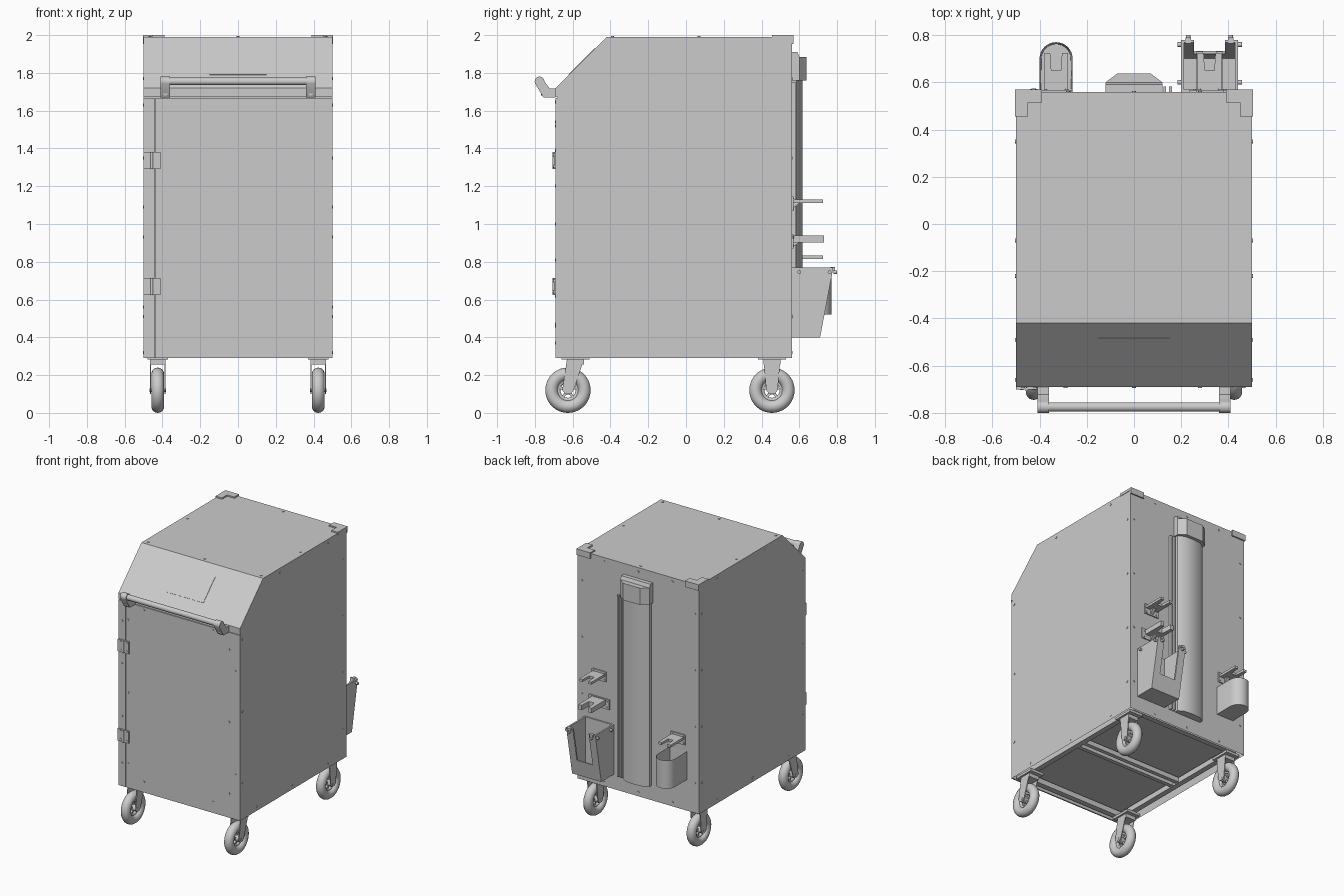
import bpy, bmesh, math
from mathutils import Vector, Matrix

cube = bpy.data.objects.get("Cube")
if cube:
    bpy.data.objects.remove(cube, do_unlink=True)

grey = bpy.data.materials.new("light_grey")
grey.use_nodes = True
grey.diffuse_color = (0.6, 0.6, 0.6, 1)
grey.node_tree.nodes["Principled BSDF"].inputs["Base Color"].default_value = (0.6, 0.6, 0.6, 1)

TURN = {"X": Matrix.Rotation(math.pi / 2, 4, "Y"),
        "Y": Matrix.Rotation(math.pi / 2, 4, "X"), "Z": Matrix()}


def finish(name, bm, smooth=False):
    bmesh.ops.recalc_face_normals(bm, faces=bm.faces)
    mesh = bpy.data.meshes.new(name)
    bm.to_mesh(mesh)
    bm.free()
    mesh.materials.append(grey)
    obj = bpy.data.objects.new(name, mesh)
    bpy.context.collection.objects.link(obj)
    if smooth:
        bpy.ops.object.select_all(action="DESELECT")
        obj.select_set(True)
        bpy.context.view_layer.objects.active = obj
        bpy.ops.object.shade_smooth_by_angle(angle=math.radians(35))
    return obj


def prism(name, pts, axis, a, b, smooth=False, hollow=None):
    """Extrude an outline along an axis; hollow = (face direction, wall, depth)."""
    bm = bmesh.new()
    place = {"X": lambda p, d: (d, p[0], p[1]),
             "Y": lambda p, d: (p[0], d, p[1]),
             "Z": lambda p, d: (p[0], p[1], d)}[axis]
    ends = [[bm.verts.new(place(p, d)) for p in pts] for d in (a, b)]
    for loop in ends:
        bm.faces.new(loop)
    for i in range(len(pts)):
        j = (i + 1) % len(pts)
        bm.faces.new((ends[0][i], ends[0][j], ends[1][j], ends[1][i]))
    bmesh.ops.recalc_face_normals(bm, faces=bm.faces)
    if hollow:
        way, wall, depth = Vector(hollow[0]), hollow[1], hollow[2]
        face = max(bm.faces, key=lambda f: f.normal.dot(way))
        bmesh.ops.inset_region(bm, faces=[face], thickness=wall)
        bmesh.ops.translate(bm, verts=face.verts, vec=-way * depth)
    return finish(name, bm, smooth)


def box(name, x, y, z):
    return prism(name, [(x[0], y[0]), (x[1], y[0]), (x[1], y[1]), (x[0], y[1])], "Z", *z)


def discs(name, points, axis, r=0.008, depth=0.008, segs=12):
    """One or more short cylinders sharing an axis."""
    bm = bmesh.new()
    for p in points:
        bmesh.ops.create_cone(bm, cap_ends=True, segments=segs, radius1=r, radius2=r,
                              depth=depth, matrix=Matrix.Translation(p) @ TURN[axis])
    return finish(name, bm, True)


def torus(name, loc, major, minor):
    bpy.ops.mesh.primitive_torus_add(location=loc, rotation=(0, math.pi / 2, 0), major_radius=major,
                                     minor_radius=minor, major_segments=40, minor_segments=14)
    obj = bpy.context.object
    obj.name = name
    obj.data.materials.append(grey)
    bpy.ops.object.shade_smooth()


# Cabinet with sloped top front and open underside
prism("cabinet", [(-0.68, 0.29), (0.56, 0.29), (0.56, 1.99), (-0.42, 1.99), (-0.69, 1.72),
                  (-0.69, 1.672), (-0.68, 1.672)], "X", -0.5, 0.5, hollow=((0, 0, -1), 0.015, 0.06))
box("front_door", (-0.437, 0.5), (-0.69, -0.68), (0.29, 1.668))
box("hinge_strip", (-0.5, -0.443), (-0.69, -0.68), (0.29, 1.668))

# Underside frame
for s in (-1, 1):
    box("frame_side_rail", sorted((s * 0.41, s * 0.45)), (-0.64, 0.52), (0.30, 0.34))
    box("frame_end_rail", (-0.45, 0.45), sorted((-0.065 + s * 0.56, -0.065 + s * 0.6)), (0.30, 0.34))
    box("frame_cross_rail", (-0.41, 0.41), sorted((-0.065 + s * 0.015, -0.065 + s * 0.045)), (0.305, 0.34))

# Sloped display panel
t = 0.002
slope = [(-0.62, 1.79), (-0.48, 1.93)]
prism("display_panel", slope + [(y - t, z + t) for y, z in reversed(slope)], "X", -0.15, 0.15)

# Hinges
for z in (0.67, 1.335):
    for x in ((-0.5, -0.459), (-0.453, -0.41)):
        box("hinge_leaf", x, (-0.70, -0.69), (z - 0.045, z + 0.045))
    discs("hinge_pin", [(-0.456, -0.70, z)], "Z", 0.007, 0.09)
    discs("hinge_screws", [(x, -0.70, z + d) for x in (-0.475, -0.425) for d in (-0.03, 0.03)], "Y", 0.008, 0.006)

# Push handle
discs("handle_bar", [(0, -0.775, 1.755)], "X", 0.02, 0.78, 24)
arm = [(-0.69, 1.67), (-0.755, 1.67), (-0.80, 1.745)]
arm += [(-0.775 + 0.026 * math.cos(a), 1.755 + 0.026 * math.sin(a))
        for a in (math.radians(d) for d in range(180, -1, -30))]
arm += [(-0.722, 1.718), (-0.69, 1.718)]
for x in (-0.385, 0.385):
    prism("handle_bracket", arm, "X", x - 0.024, x + 0.024, True)
    discs("handle_bolt", [(x, -0.757, 1.695)], "Y", 0.015, 0.02)

# Panel screws
discs("front_screws", [(x, -0.69, z) for x, z in (
    (-0.29, 1.645), (0.28, 1.645), (0.41, 1.54), (0.465, 1.39), (0.41, 1), (0.465, 0.62), (0.41, 0.47),
    (0.28, 0.37), (-0.29, 0.37), (-0.42, 0.47), (-0.42, 1), (-0.42, 1.54), (-0.47, 1.52), (-0.47, 1.2),
    (-0.47, 0.81), (-0.47, 0.46), (0, 1.695))], "Y")
side = [(-0.66, z) for z in (0.56, 1.09, 1.63)] + [(y, 0.32) for y in (-0.49, -0.07, 0.35)]
side += [(0.525, z) for z in (0.51, 0.93, 1.35, 1.77)] + [(0.35, 1.96), (-0.22, 1.96)]
discs("side_screws", [(s * 0.5, y, z) for s in (-1, 1) for y, z in side], "X", depth=0.006)
discs("top_screws", [(x, y, 1.99) for x in (-0.465, 0.465) for y in (0.07, -0.39)]
      + [(0, -0.39, 1.99), (0, 0.53, 1.99)], "Z")
discs("back_screws", [(s * 0.465, 0.56, z) for s in (-1, 1) for z in (0.51, 0.93, 1.35, 1.77)]
      + [(x, 0.56, z) for x in (-0.28, 0, 0.28) for z in (0.32, 1.96)], "Y")

# Corner brackets on the rear top corners
for s in (-1, 1):
    plan = [(0.503, 0.57), (0.39, 0.57), (0.39, 0.515), (0.45, 0.515), (0.45, 0.455), (0.503, 0.455)]
    prism("corner_bracket", [(s * x, y) for x, y in plan], "Z", 1.985, 2.0)
    box("corner_back_flange", sorted((s * 0.39, s * 0.503)), (0.56, 0.57), (1.955, 1.99))
    box("corner_side_flange", sorted((s * 0.499, s * 0.503)), (0.455, 0.57), (1.98, 1.99))
    discs("corner_bolt", [(s * 0.47, 0.53, 1.993)], "Z", 0.016, 0.013)

# Casters: the front pair trails backwards, the rear pair is upright
for y, lean in ((-0.625, 0.04), (0.455, 0)):
    for s in (-1, 1):
        x = s * 0.425
        c = (x, y, 0.12)
        torus("tyre", c, 0.086, 0.034)
        torus("wheel_rim", c, 0.052, 0.012)
        discs("wheel_hub", [c], "X", 0.024, 0.06, 20)
        discs("axle", [c], "X", 0.01, 0.085)
        for k in range(5):
            spoke = box("spoke", (-0.01, 0.01), (-0.007, 0.007), (0.015, 0.052))
            spoke.matrix_world = Matrix.Translation(c) @ Matrix.Rotation(k * math.tau / 5, 4, "X")
        fork = [(y + lean - 0.045, 0.285), (y + lean + 0.045, 0.285), (y + 0.03, 0.12),
                (y + 0.015, 0.1), (y - 0.015, 0.1), (y - 0.03, 0.12)]
        for d in (-1, 1):
            prism("fork_plate", fork, "X", x + d * 0.036, x + d * 0.041)
        box("fork_crown", (x - 0.041, x + 0.041), (y + lean - 0.045, y + lean + 0.045), (0.255, 0.285))
        box("caster_plate", (x - 0.055, x + 0.055), (y + lean - 0.075, y + lean + 0.075), (0.282, 0.30))

# Tall rear column with cap and side rails
prism("rear_column", [(-0.11, 0.56), (-0.11, 0.585), (-0.07, 0.61), (0, 0.616), (0.07, 0.61),
                      (0.11, 0.585), (0.11, 0.56)], "Z", 0.40, 1.77, True)
prism("column_cap", [(-0.12, 0.56), (-0.12, 0.60), (-0.07, 0.638), (0.07, 0.638), (0.12, 0.60),
                     (0.12, 0.56)], "Z", 1.76, 1.885)
prism("column_cap_top", [(0.56, 1.885), (0.60, 1.885), (0.59, 1.91), (0.56, 1.91)], "X", -0.12, 0.12)
for x in (0.13, 0.155):
    box("column_rail", (x - 0.006, x + 0.006), (0.56, 0.582), (0.40, 1.75))

# Open rear holder with slotted front
for x in (0.2, 0.428):
    prism("holder_side", [(0.56, 0.40), (0.71, 0.40), (0.78, 0.77), (0.56, 0.77)], "X", x, x + 0.012)
box("holder_back", (0.2, 0.44), (0.56, 0.57), (0.40, 0.77))
box("holder_floor", (0.2, 0.44), (0.56, 0.71), (0.40, 0.412))
for x0, x1, z0, z1 in ((0.2, 0.255, 0.40, 0.77), (0.385, 0.44, 0.40, 0.77), (0.255, 0.385, 0.40, 0.52)):
    lo, hi = (0.71 + (z - 0.40) * 0.07 / 0.37 for z in (z0, z1))
    prism("holder_front", [(lo - 0.012, z0), (lo, z0), (hi, z1), (hi - 0.012, z1)], "X", x0, x1)
for x in (0.23, 0.41):
    box("holder_clip", (x - 0.012, x + 0.012), (0.765, 0.79), (0.755, 0.773))
    discs("holder_clip_knob", [(x, 0.79, 0.745)], "Y", 0.01, 0.02)
discs("holder_side_knobs", [(x, y, 0.745) for x in (0.197, 0.445) for y in (0.60, 0.76)], "X", 0.01, 0.025)


# Forked wall hooks
def hook(name, x, z, plate, reach, thick, half):
    box(name + "_plate", (x - plate, x + plate), (0.56, 0.568), (z - 0.05, z + 0.025))
    prism(name + "_fork", [(x - half, 0.56), (x + half, 0.56), (x + half, reach), (x + half * 0.5, reach),
                           (x + half * 0.4, 0.65), (x - half * 0.4, 0.65), (x - half * 0.5, reach),
                           (x - half, reach)], "Z", z - thick, z + thick)
    prism(name + "_gusset", [(0.56, z - 0.045), (0.6, z - thick), (0.56, z - thick)], "X", x - 0.012, x + 0.012)
    discs(name + "_screws", [(x + s * plate * 0.75, 0.568, z + d) for s in (-1, 1) for d in (-0.035, 0.01)],
          "Y", 0.007)


hook("upper_hook", 0.32, 1.12, 0.058, 0.725, 0.009, 0.05)
hook("lower_hook", 0.32, 0.92, 0.085, 0.73, 0.018, 0.055)
hook("cup_hook", -0.33, 0.825, 0.06, 0.725, 0.009, 0.05)

# Rounded cup below its hook
arc = [(-0.33 + 0.07 * math.cos(a), 0.70 + 0.07 * math.sin(a))
       for a in (math.pi * k / 16 for k in range(17))]
prism("cup", arc + [(-0.40, 0.56), (-0.26, 0.56)], "Z", 0.52, 0.73, True, ((0, 0, 1), 0.008, 0.18))
